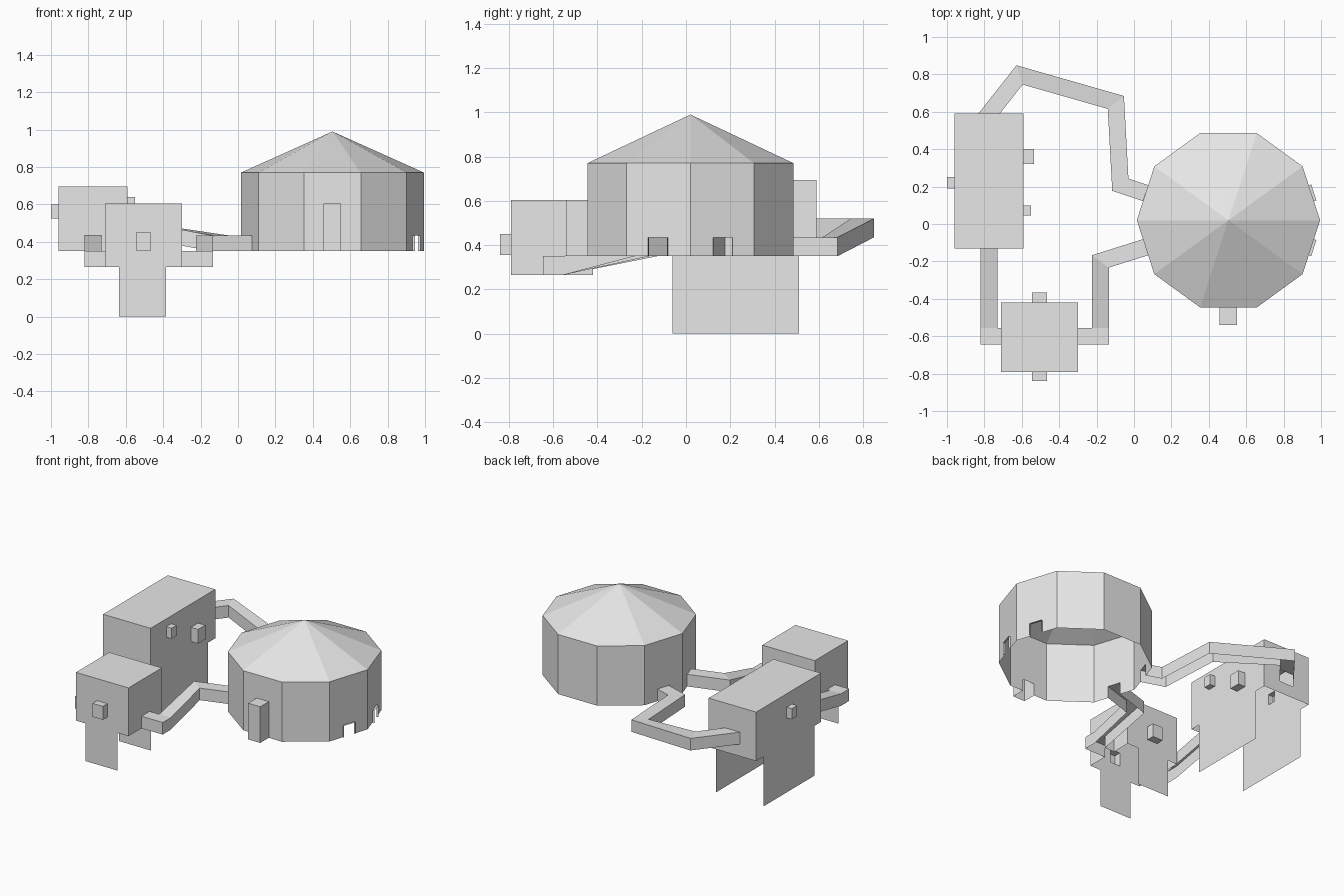
import bpy, bmesh, math
from mathutils import Vector

if "Cube" in bpy.data.objects:
    bpy.data.objects.remove(bpy.data.objects["Cube"], do_unlink=True)

grey = bpy.data.materials.new("plain_grey")
grey.use_nodes = True
colour = (0.8, 0.8, 0.8, 1)
grey.diffuse_color = colour
grey.node_tree.nodes["Principled BSDF"].inputs["Base Color"].default_value = colour


def face(bm, points):
    bm.faces.new([bm.verts.new(p) for p in points])


def finish(bm, name):
    bmesh.ops.remove_doubles(bm, verts=bm.verts, dist=0.0005)
    mesh = bpy.data.meshes.new(name)
    bm.to_mesh(mesh)
    bm.free()
    mesh.materials.append(grey)
    bpy.context.collection.objects.link(bpy.data.objects.new(name, mesh))


def wall(bm, a, b, z0, z1, gaps=()):
    """Thin upright wall from a to b; gaps are (u0, u1, low, high)."""
    a, b = Vector(a), Vector(b)
    d = (b - a).normalized()
    us = sorted({0, (b - a).length, *[u for g in gaps for u in g[:2]]})
    zs = sorted({z0, z1, *[z for g in gaps for z in g[2:]]})
    for u0, u1 in zip(us, us[1:]):
        for l, h in zip(zs, zs[1:]):
            u, z = (u0 + u1) / 2, (l + h) / 2
            if any(g[0] < u < g[1] and g[2] < z < g[3] for g in gaps):
                continue
            p, q = a + d * u0, a + d * u1
            face(bm, [(*p, l), (*q, l), (*q, h), (*p, h)])


def bay(bm, a, b, gap, depth, floor=True):
    """Small box standing out from a wall, open to the inside."""
    a, b = Vector(a), Vector(b)
    d = (b - a).normalized()
    n = Vector((d.y, -d.x)) * depth
    p, q = a + d * gap[0], a + d * gap[1]
    low, high = gap[2:]
    wall(bm, p, p + n, low, high)
    wall(bm, q + n, q, low, high)
    if depth > 0.03:
        wall(bm, p + n, q + n, low, high)
    face(bm, [(*v, high) for v in (p, p + n, q + n, q)])
    if floor:
        face(bm, [(*v, low) for v in (q, q + n, p + n, p)])


def room(name, x0, x1, y0, y1, low, high, skirts, gaps, bays):
    """Open-bottomed box; skirts maps wall index to its (u0, u1) leg."""
    corners = [(x0, y0), (x1, y0), (x1, y1), (x0, y1)]
    bm = bmesh.new()
    for i in range(4):
        a, b = corners[i], corners[(i + 1) % 4]
        length = (Vector(b) - Vector(a)).length
        holes = list(gaps.get(i, []))
        for gap, depth in bays.get(i, []):
            bay(bm, a, b, gap, depth)
            holes.append(gap)
        base = low
        if i in skirts:
            base = 0
            s0, s1 = skirts[i]
            holes += [(0, s0, 0, low), (s1, length, 0, low)]
        wall(bm, a, b, base, high, holes)
    face(bm, [(*c, high) for c in corners])
    finish(bm, name)


def corridor(name, path, start_cut=None, width=0.09, height=0.085):
    """Mitred passage with two walls and a roof, following x, y, floor z."""
    pts = [Vector(p) for p in path]
    dirs = [(q - p).xy.normalized() for p, q in zip(pts, pts[1:])]
    normals = [Vector((-d.y, d.x)) for d in dirs]
    sides = []
    for i, p in enumerate(pts):
        n0, n1 = normals[max(i - 1, 0)], normals[min(i, len(normals) - 1)]
        m = (n0 + n1).normalized()
        if i == 0 and start_cut:
            m = Vector(start_cut)
        off = (m * (width / 2 / m.dot(n1))).to_3d()
        sides.append((p + off, p - off))
    up = Vector((0, 0, height))
    bm = bmesh.new()
    for (l0, r0), (l1, r1) in zip(sides, sides[1:]):
        face(bm, [l1, l0, l0 + up, l1 + up])
        face(bm, [r0, r1, r1 + up, r0 + up])
        face(bm, [l0 + up, r0 + up, r1 + up, l1 + up])
    finish(bm, name)


# Ten-sided hut with a conical roof, open underneath
cx, cy, radius, floor_z, eaves, peak = 0.505, 0.02, 0.49, 0.35, 0.77, 0.99
ring = [(cx + radius * math.cos(math.tau * i / 10),
         cy + radius * math.sin(math.tau * i / 10)) for i in range(10)]
side = 2 * radius * math.sin(math.pi / 10)
mid = side / 2
passage = (mid - 0.045, mid + 0.045, floor_z, 0.435)
porch = (mid - 0.047, mid + 0.047, floor_z, 0.605)
walls, roof = bmesh.new(), bmesh.new()
for i in range(10):
    a, b = ring[i], ring[(i + 1) % 10]
    gaps = []
    if i in (0, 4, 5, 9):
        gaps = [passage]
    if i in (0, 9):
        bay(walls, a, b, passage, 0.014, floor=False)
    if i == 7:
        gaps = [passage]
        bay(walls, a, b, porch, 0.095, floor=False)
    wall(walls, a, b, floor_z, eaves, gaps)
    face(roof, [(*a, eaves), (*b, eaves), (cx, cy, peak)])
finish(walls, "hut_walls")
finish(roof, "hut_roof")

# Long room: legs on its left and right walls
room("long_room", -0.96, -0.59, -0.13, 0.59, 0.35, 0.695,
     skirts={1: (0.07, 0.64), 3: (0.08, 0.65)},
     gaps={0: [(0.14, 0.23, 0.35, 0.435)], 2: [(0.13, 0.24, 0.435, 0.52)]},
     bays={1: [((0.175, 0.23, 0.565, 0.64), 0.04), ((0.45, 0.53, 0.43, 0.53), 0.055)],
           3: [((0.34, 0.4, 0.525, 0.6), 0.04)]})

# Small room: legs on its front and back walls
room("small_room", -0.71, -0.3, -0.79, -0.42, 0.265, 0.605,
     skirts={0: (0.075, 0.325), 2: (0.085, 0.335)},
     gaps={1: [(0.145, 0.235, 0.265, 0.35)], 3: [(0.135, 0.225, 0.265, 0.35)]},
     bays={0: [((0.165, 0.245, 0.355, 0.45), 0.05)],
           2: [((0.165, 0.245, 0.355, 0.45), 0.055)]})

# Passages linking the rooms and the hut
corridor("back_corridor", [(-0.775, 0.59, 0.435), (-0.612, 0.797, 0.435),
                           (-0.097, 0.65, 0.35), (-0.073, 0.21, 0.35),
                           (0.062, 0.165, 0.35)], start_cut=(-1, 0))
corridor("side_corridor", [(-0.775, -0.13, 0.35), (-0.775, -0.555, 0.265),
                           (-0.775, -0.6, 0.265), (-0.71, -0.6, 0.265)])
corridor("front_corridor", [(0.062, -0.124, 0.35), (-0.18, -0.2, 0.35),
                            (-0.18, -0.555, 0.265), (-0.18, -0.6, 0.265),
                            (-0.3, -0.6, 0.265)])
